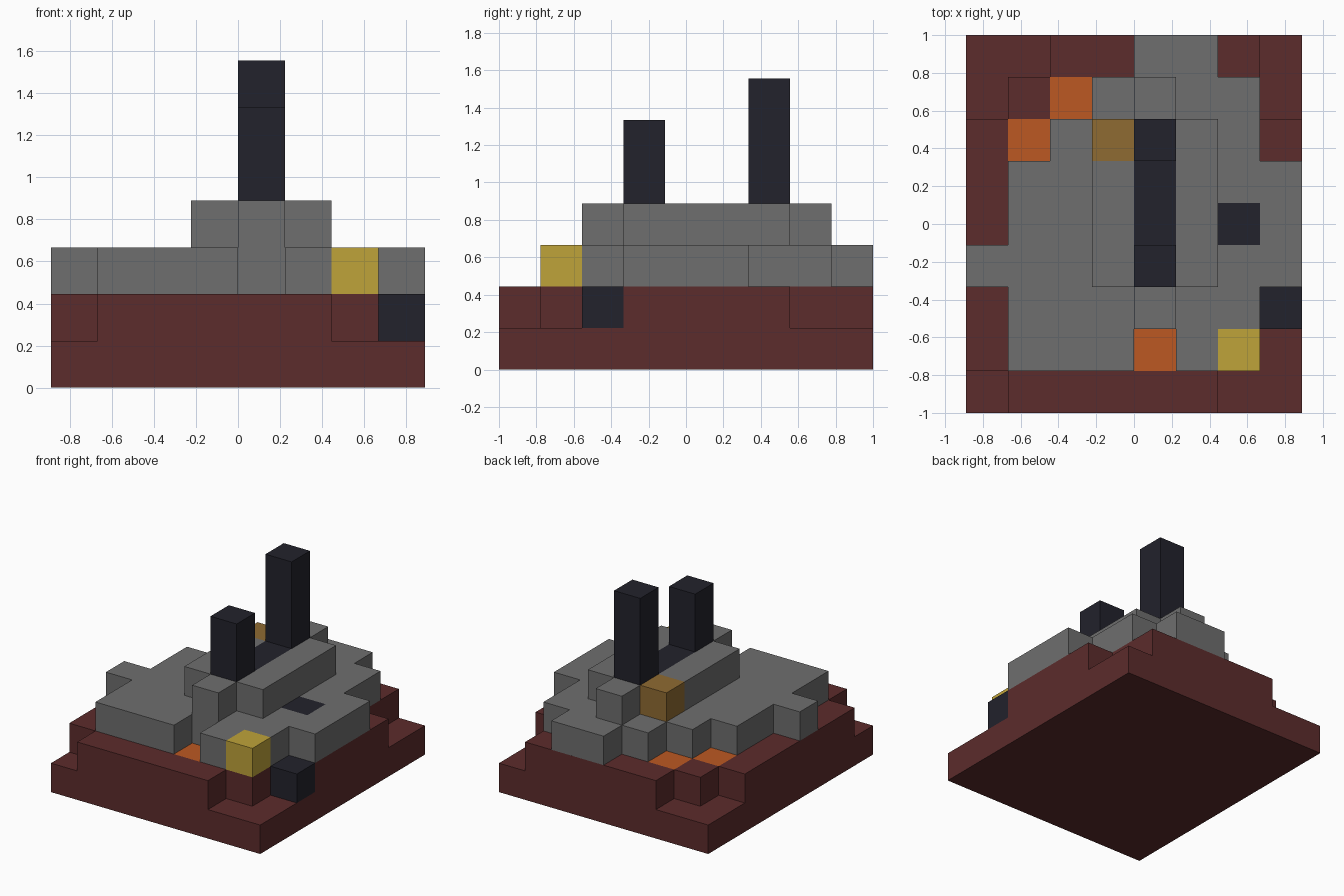
import bpy
import bmesh

cube = bpy.data.objects.get("Cube")
if cube:
    bpy.data.objects.remove(cube, do_unlink=True)

U = 2 / 9            # edge length of one block
COLS, ROWS = 8, 9    # blocks across and deep


def material(name, rgb):
    mat = bpy.data.materials.new(name)
    mat.use_nodes = True
    mat.diffuse_color = (*rgb, 1)
    mat.node_tree.nodes["Principled BSDF"].inputs["Base Color"].default_value = (*rgb, 1)
    return mat


MAROON = material("maroon", (0.107, 0.025, 0.025))
GREY = material("grey", (0.156, 0.156, 0.156))
DARK = material("dark navy", (0.016, 0.016, 0.025))
ORANGE = material("orange", (0.503, 0.098, 0.016))
AMBER = material("amber", (0.275, 0.147, 0.032))
YELLOW = material("yellow", (0.521, 0.366, 0.042))


def slab(name, cells, level, height, mat):
    """Extrude a set of (column, row) cells upward from a block level."""
    bm = bmesh.new()
    corners = {}

    def corner(c, r):
        if (c, r) not in corners:
            corners[c, r] = bm.verts.new(((c - COLS / 2) * U, (r - ROWS / 2) * U, level * U))
        return corners[c, r]

    for c, r in sorted(cells):
        bm.faces.new([corner(c, r), corner(c + 1, r), corner(c + 1, r + 1), corner(c, r + 1)])
    lower = bm.faces[:]
    top = bmesh.ops.extrude_face_region(bm, geom=lower, use_keep_orig=True)["geom"]
    moved = [v for v in top if isinstance(v, bmesh.types.BMVert)]
    bmesh.ops.translate(bm, verts=moved, vec=(0, 0, height * U))
    bmesh.ops.recalc_face_normals(bm, faces=bm.faces)
    mesh = bpy.data.meshes.new(name)
    bm.to_mesh(mesh)
    bm.free()
    mesh.materials.append(mat)
    obj = bpy.data.objects.new(name, mesh)
    bpy.context.collection.objects.link(obj)
    return obj


def plan(text):
    """Cells marked # in a plan drawn with the back row first."""
    lines = text.split()
    return {(c, ROWS - 1 - i) for i, line in enumerate(lines)
            for c, mark in enumerate(line) if mark == "#"}


# Solid base
slab("hull_base", {(c, r) for c in range(COLS) for r in range(ROWS)}, 0, 1, MAROON)

# Upper hull with stepped corners and gaps for the coloured blocks
slab("hull_upper", plan("""
    ..#####.
    .#.####.
    #.######
    ########
    ########
    ########
    #######.
    ####.##.
    .#####..
"""), 1, 1, MAROON)

# Main deck
slab("deck", plan("""
    ....##..
    ...####.
    ..#####.
    .#######
    .#####.#
    ########
    .######.
    .###.#..
    ........
"""), 2, 1, GREY)

# Raised cabin with a step at each end
slab("cabin", plan("""
    ........
    ....#...
    ....##..
    ...#.#..
    ...#.#..
    ...###..
    ....#...
    ........
    ........
"""), 3, 1, GREY)

# Dark strip in the cabin roof and the two funnels
slab("roof_strip", {(4, 4), (4, 5)}, 3, 1, DARK)
for name, row, height in (("front_funnel", 3, 2), ("rear_funnel", 6, 3)):
    slab(name, {(4, row)}, 4, height, DARK)

# Single coloured blocks
for name, cell, level, mat in (
    ("side_block", (7, 2), 1, DARK),
    ("deck_hatch", (6, 4), 2, DARK),
    ("front_lamp", (6, 1), 2, YELLOW),
    ("cabin_lamp", (3, 6), 3, AMBER),
    ("front_ember", (4, 1), 1, ORANGE),
    ("side_ember", (1, 6), 1, ORANGE),
    ("rear_ember", (2, 7), 1, ORANGE),
):
    slab(name, {cell}, level, 1, mat)
